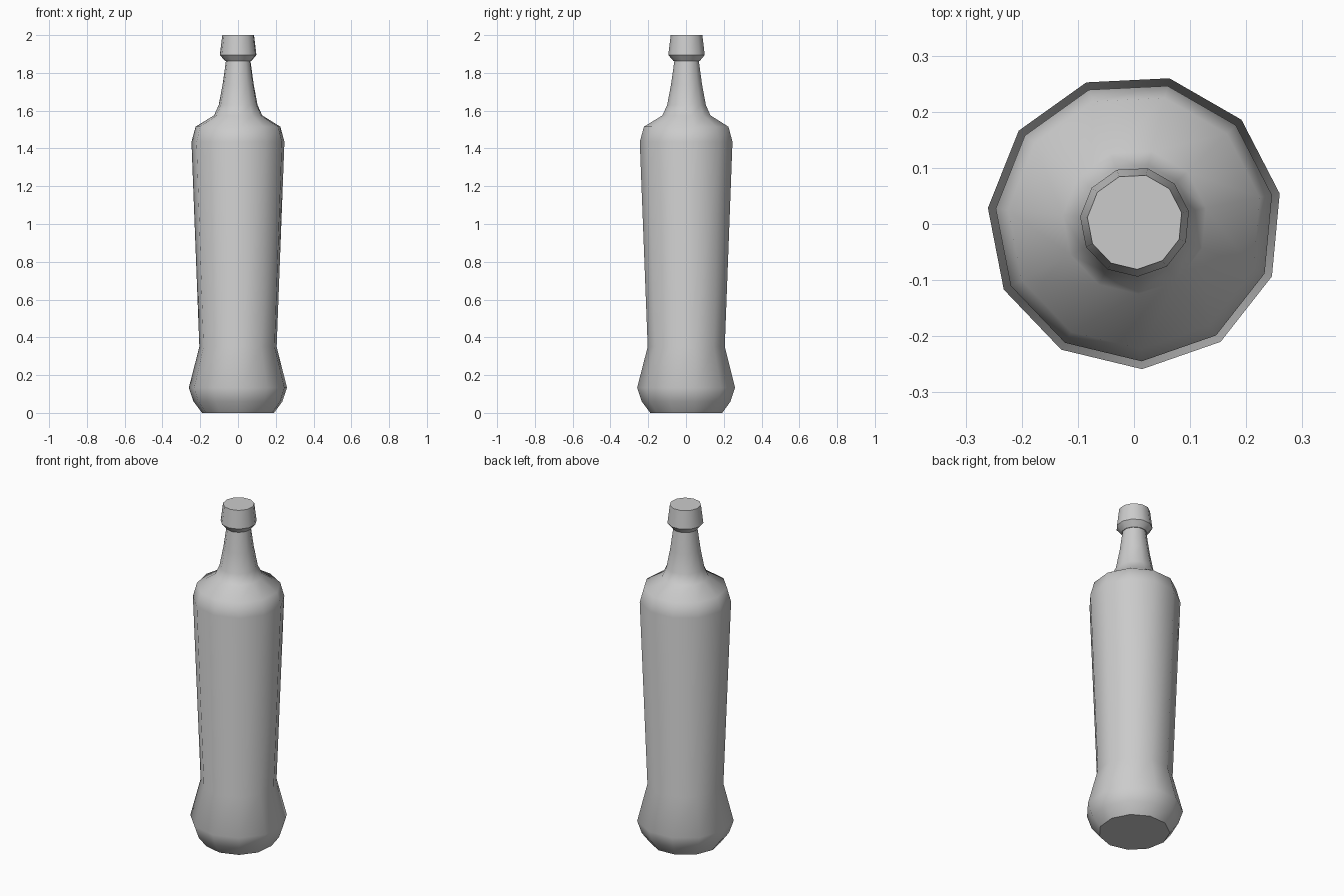
import bpy, bmesh, math

if "Cube" in bpy.data.objects:
    bpy.data.objects.remove(bpy.data.objects["Cube"])

SIDES = 11
PHASE = math.radians(11)
CX, CY = 0.0015, 0.004   # axis offset that centres the odd-sided outline

# Bottle profile as (radius, height), base to rim
profile = [
    (0.193, 0.0), (0.238, 0.06), (0.263, 0.133), (0.207, 0.35),   # foot and waist
    (0.249, 1.435), (0.227, 1.515), (0.129, 1.575), (0.104, 1.63),  # body and shoulder
    (0.083, 1.74), (0.066, 1.862),                                # neck
    (0.07, 1.862), (0.098, 1.895), (0.085, 2.0),                  # cap
]


def lathe(name, points):
    bm = bmesh.new()
    rings = []
    for r, z in points:
        rings.append([bm.verts.new((CX + r * math.cos(PHASE + math.tau * i / SIDES),
                                    CY + r * math.sin(PHASE + math.tau * i / SIDES), z))
                      for i in range(SIDES)])
    for low, high in zip(rings, rings[1:]):
        for i in range(SIDES):
            j = (i + 1) % SIDES
            bm.faces.new((low[i], low[j], high[j], high[i]))
    # flat base and top
    bm.faces.new(rings[0][::-1])
    bm.faces.new(rings[-1])
    mesh = bpy.data.meshes.new(name)
    bm.to_mesh(mesh)
    bm.free()
    obj = bpy.data.objects.new(name, mesh)
    bpy.context.collection.objects.link(obj)
    return obj


bottle = lathe("bottle", profile)
bpy.context.view_layer.objects.active = bottle
bottle.select_set(True)
bpy.ops.object.shade_smooth_by_angle(angle=math.radians(45))
